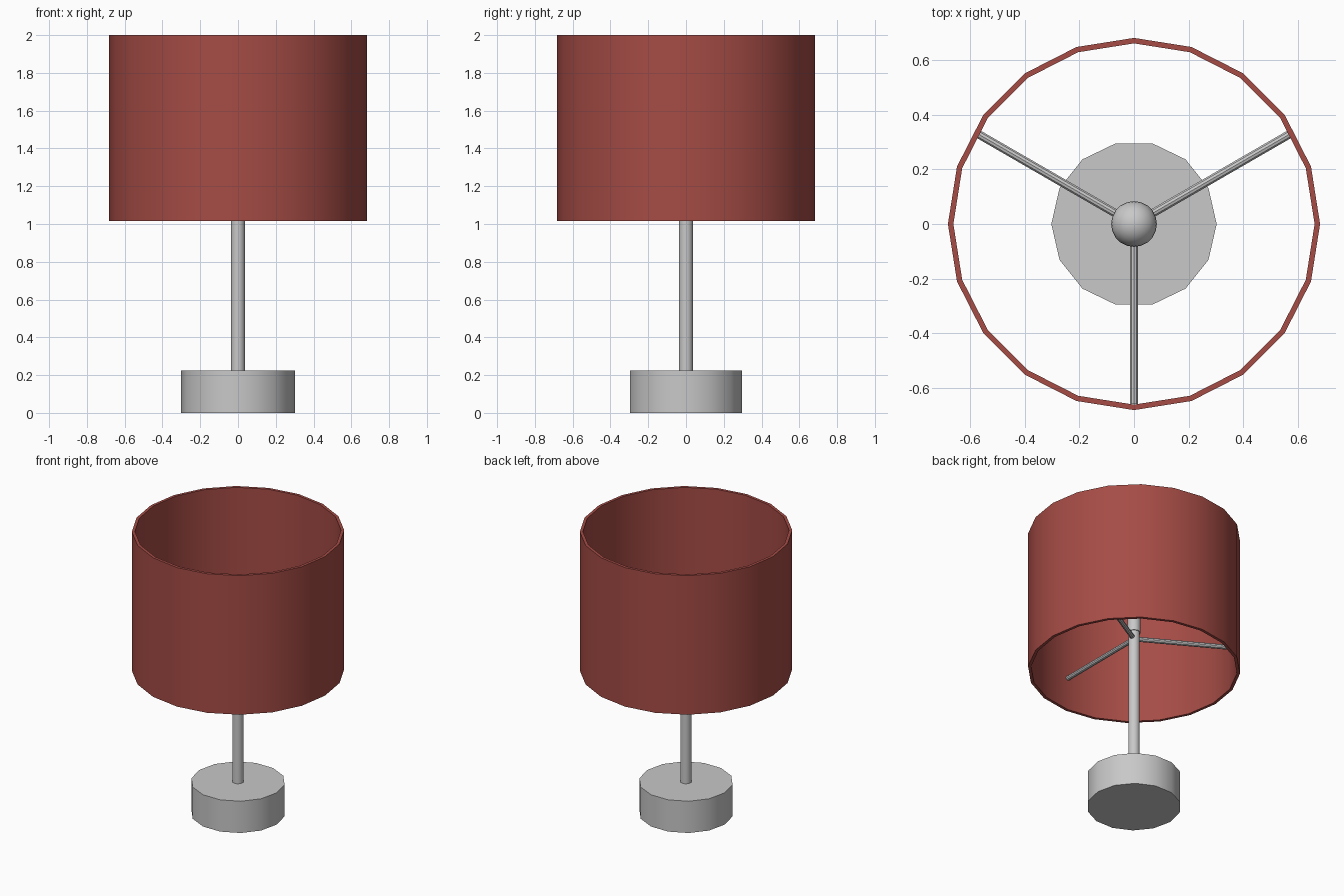
import bpy, bmesh, math
from mathutils import Matrix

if "Cube" in bpy.data.objects:
    bpy.data.objects.remove(bpy.data.objects["Cube"])


def material(name, rgb):
    m = bpy.data.materials.new(name)
    m.diffuse_color = (*rgb, 1.0)
    m.use_nodes = True
    m.node_tree.nodes["Principled BSDF"].inputs["Base Color"].default_value = m.diffuse_color
    return m


METAL = material("grey_metal", (0.58, 0.58, 0.58))
FABRIC = material("red_fabric", (0.38, 0.072, 0.06))


def lathe(name, profile, sides, mat, closed=False):
    """Spin an (r, z) profile about z; r = 0 gives a pole, closed makes a loop."""
    bm = bmesh.new()
    rings = []
    for r, z in profile:
        if r == 0:
            rings.append([bm.verts.new((0, 0, z))] * sides)
        else:
            rings.append([bm.verts.new((r * math.cos(2 * math.pi * i / sides),
                                        r * math.sin(2 * math.pi * i / sides), z))
                          for i in range(sides)])
    pairs = list(zip(rings, rings[1:]))
    if closed:
        pairs.append((rings[-1], rings[0]))
    for a, b in pairs:
        for i in range(sides):
            j = (i + 1) % sides
            corners = list(dict.fromkeys((a[i], a[j], b[j], b[i])))
            bm.faces.new(corners)
    bmesh.ops.recalc_face_normals(bm, faces=bm.faces)
    mesh = bpy.data.meshes.new(name)
    bm.to_mesh(mesh)
    bm.free()
    mesh.materials.append(mat)
    ob = bpy.data.objects.new(name, mesh)
    bpy.context.collection.objects.link(ob)
    bpy.ops.object.select_all(action='DESELECT')
    ob.select_set(True)
    bpy.context.view_layer.objects.active = ob
    bpy.ops.object.shade_smooth_by_angle(angle=math.radians(35))
    return ob


# Heavy foot and stem
lathe("base", [(0, 0), (0.303, 0), (0.303, 0.225), (0, 0.225)], 14, METAL)
lathe("stem", [(0, 0.21), (0.037, 0.21), (0.037, 1.30), (0, 1.30)], 16, METAL)

# Bulb: narrow neck flaring into a globe
R, ZC = 0.084, 1.53
globe = [(R * math.cos(math.radians(a)), ZC + R * math.sin(math.radians(a)))
         for a in range(-45, 90, 15)]
lathe("bulb", [(0, 1.29), (0.042, 1.29), (0.042, 1.42)] + globe + [(0, ZC + R)],
      20, METAL)

# Three spokes carrying the shade
for k, deg in enumerate((30, 150, 270)):
    spoke = lathe(f"spoke_{k + 1}", [(0, 0), (0.016, 0), (0.016, 0.66), (0, 0.66)],
                  10, METAL)
    spoke.data.transform(Matrix.Translation((0, 0, 1.245))
                         @ Matrix.Rotation(math.radians(deg), 4, 'Z')
                         @ Matrix.Rotation(math.radians(90), 4, 'Y'))

# Open drum shade with a thin wall
lathe("shade", [(0.682, 1.015), (0.682, 2.0), (0.662, 2.0), (0.662, 1.015)],
      20, FABRIC, closed=True)
